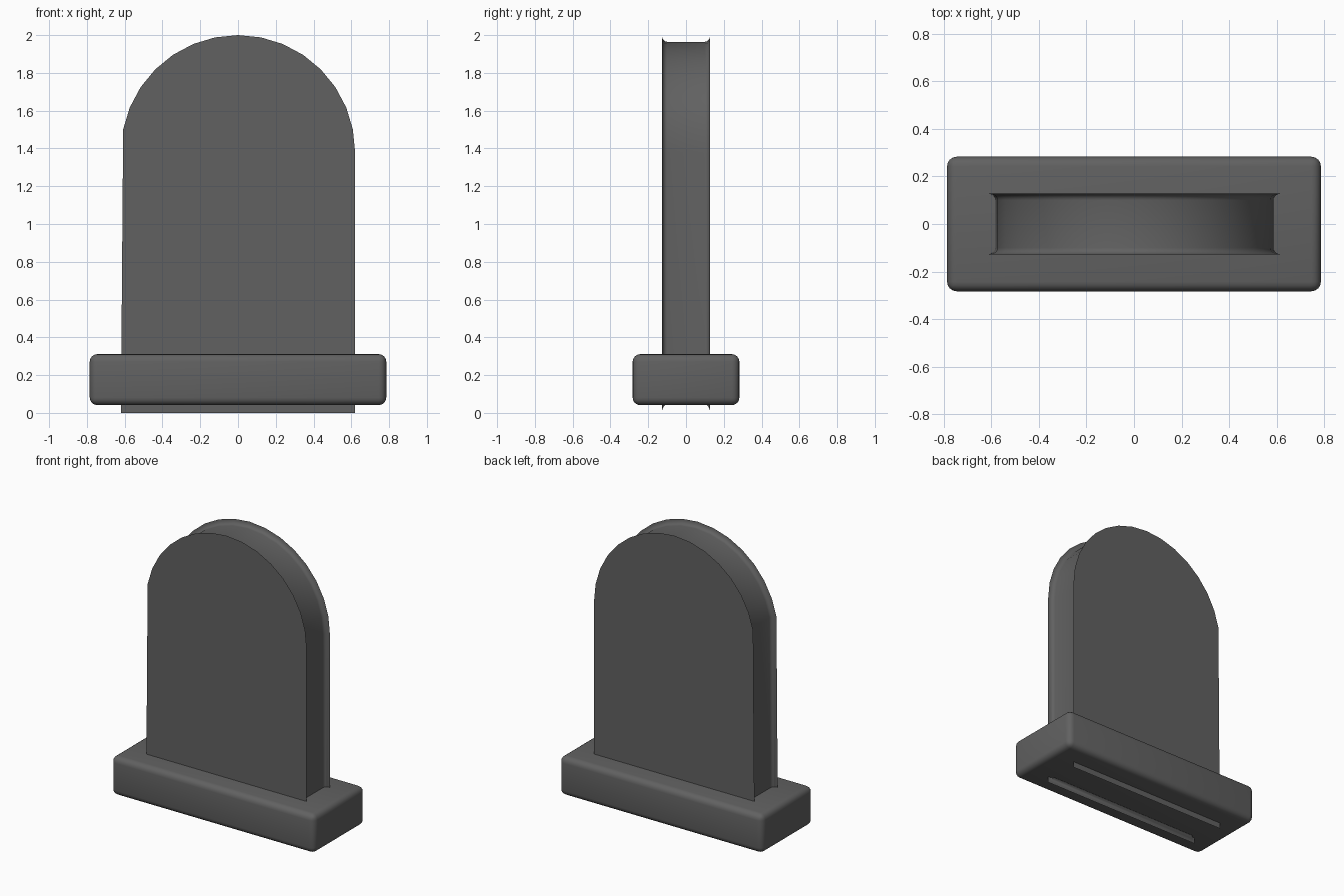
import bpy, bmesh, math
from mathutils import Vector

if "Cube" in bpy.data.objects:
    bpy.data.objects.remove(bpy.data.objects["Cube"])

stone = bpy.data.materials.new("dark grey stone")
stone.diffuse_color = (0.12, 0.12, 0.12, 1)
stone.use_nodes = True
stone.node_tree.nodes["Principled BSDF"].inputs["Base Color"].default_value = stone.diffuse_color


def finish(name, bm, bevel=0):
    bmesh.ops.recalc_face_normals(bm, faces=bm.faces)
    mesh = bpy.data.meshes.new(name)
    bm.to_mesh(mesh)
    bm.free()
    mesh.materials.append(stone)
    ob = bpy.data.objects.new(name, mesh)
    bpy.context.collection.objects.link(ob)
    bpy.ops.object.select_all(action='DESELECT')
    ob.select_set(True)
    bpy.context.view_layer.objects.active = ob
    if bevel:
        mod = ob.modifiers.new("rounded edges", 'BEVEL')
        mod.width = bevel
        mod.segments = 4
        bpy.ops.object.modifier_apply(modifier=mod.name)
    bpy.ops.object.shade_smooth_by_angle(angle=math.radians(35))
    return ob


# Arched outline, counter-clockwise from the lower left corner
R, SPRING = 0.62, 1.38
outline = [Vector((-R, 0)), Vector((R, 0))]
outline += [Vector((R * math.cos(a), SPRING + R * math.sin(a)))
            for a in (math.radians(11.25 * i) for i in range(16))]


def inset(points, d):
    """Mitred inward offset of a closed outline."""
    result = []
    for i, p in enumerate(points):
        e1 = (p - points[i - 1]).normalized()
        e2 = (points[(i + 1) % len(points)] - p).normalized()
        n1, n2 = Vector((-e1.y, e1.x)), Vector((-e2.y, e2.x))
        q = p + (n1 + n2) * d / (1 + n1.dot(n2))
        if i < 2:
            q.y = d * 1.25      # waist of the lower edge sits inside the base
        result.append(q)
    return result


# Slab: flat faces whose rims flare out in a hollow curve from a narrower wall
bm = bmesh.new()
curve = [(0.10 + 0.028 * math.sin(t), 0.035 * math.cos(t))
         for t in (math.radians(18 * k) for k in range(6))]
sections = [(-y, d) for y, d in reversed(curve)] + curve
rings = [[bm.verts.new((p.x, y, p.y)) for p in inset(outline, d)]
         for y, d in sections]
for a, b in zip(rings, rings[1:]):
    for i in range(len(a)):
        j = (i + 1) % len(a)
        bm.faces.new((a[i], a[j], b[j], b[i]))
bm.faces.new(rings[0])
bm.faces.new(rings[-1])
finish("arched_slab", bm)

# Rounded base block
bm = bmesh.new()
bmesh.ops.create_cube(bm, size=1)
bmesh.ops.scale(bm, vec=(1.57, 0.565, 0.27), verts=bm.verts)
bmesh.ops.translate(bm, vec=(0, 0, 0.176), verts=bm.verts)
finish("base_block", bm, 0.04)
